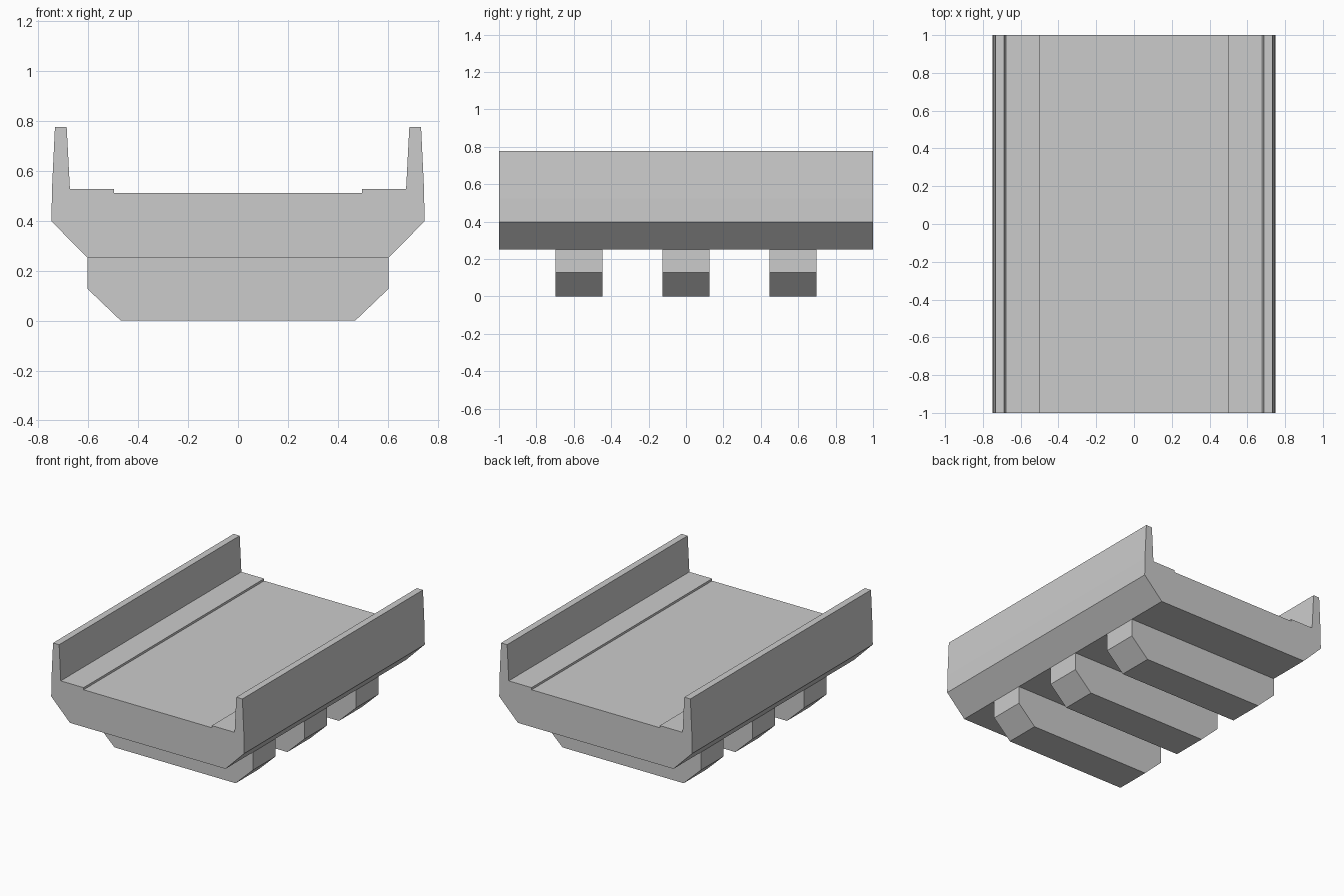
import bpy, bmesh

if "Cube" in bpy.data.objects:
    bpy.data.objects.remove(bpy.data.objects["Cube"])


def extrude_profile(name, half, y0, y1):
    """Mirror a right-hand half profile (x, z) across x = 0 and extrude it along y."""
    outline = half + [(-x, z) for x, z in reversed(half)]
    bm = bmesh.new()
    face = bm.faces.new([bm.verts.new((x, y0, z)) for x, z in outline])
    result = bmesh.ops.extrude_face_region(bm, geom=[face])
    moved = [v for v in result["geom"] if isinstance(v, bmesh.types.BMVert)]
    bmesh.ops.translate(bm, verts=moved, vec=(0, y1 - y0, 0))
    bmesh.ops.recalc_face_normals(bm, faces=bm.faces)
    mesh = bpy.data.meshes.new(name)
    bm.to_mesh(mesh)
    bm.free()
    obj = bpy.data.objects.new(name, mesh)
    bpy.context.collection.objects.link(obj)
    return obj


# Channel deck with side walls and a shallow recessed floor
deck = [(0.603, 0.252), (0.748, 0.398), (0.746, 0.525), (0.734, 0.777),
        (0.687, 0.777), (0.674, 0.527), (0.497, 0.527), (0.497, 0.512)]
extrude_profile("track_deck", deck, -1, 1)

# Three chamfered cross beams below the deck
beam = [(0.47, 0), (0.603, 0.127), (0.603, 0.252)]
for i, y in enumerate((-0.572, 0, 0.572)):
    extrude_profile(f"cross_beam_{i + 1}", beam, y - 0.125, y + 0.125)
